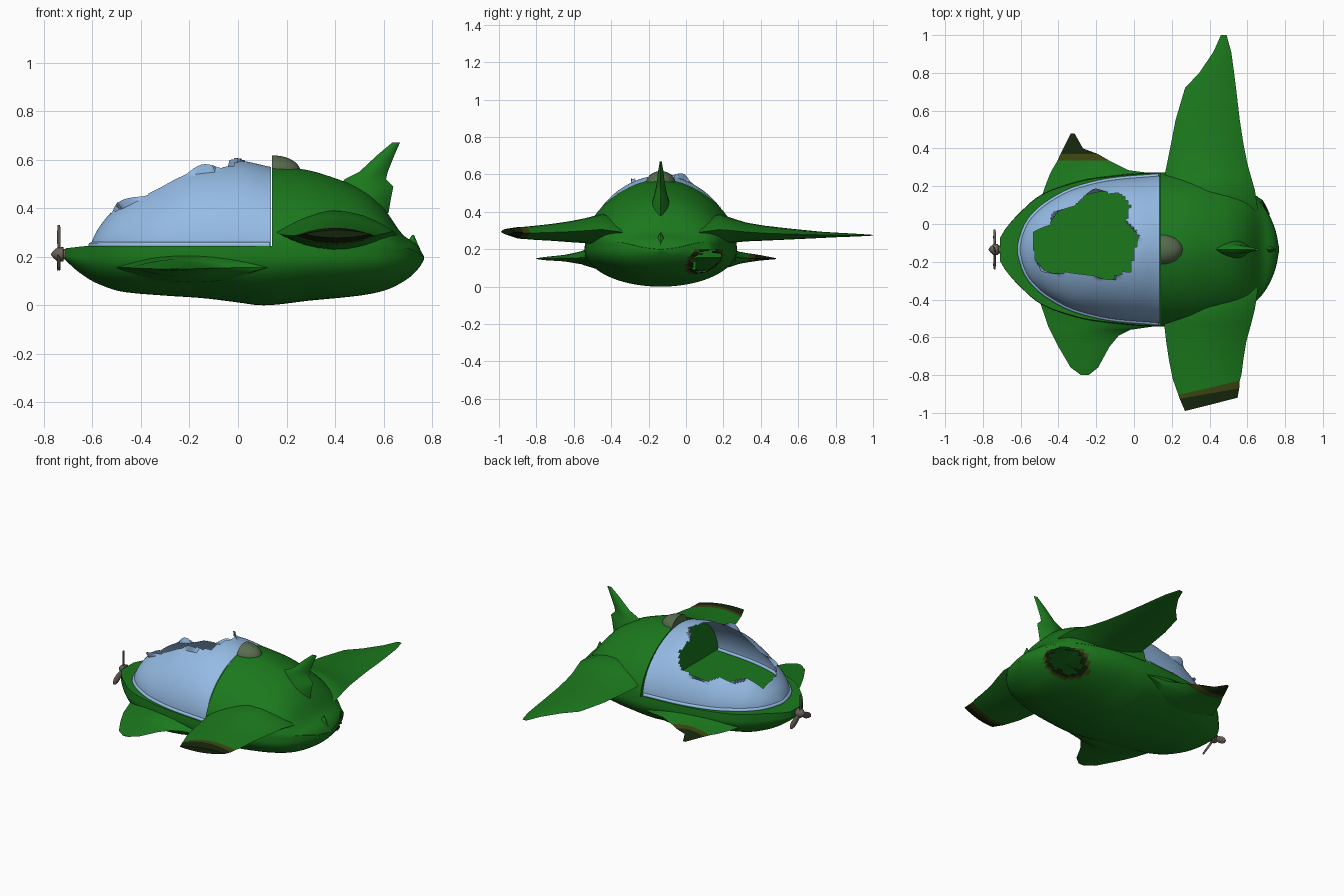
import bpy, bmesh, math, random
from mathutils import Vector

if "Cube" in bpy.data.objects:
    bpy.data.objects.remove(bpy.data.objects["Cube"])

random.seed(4)
CY = -0.135  # hull centre line


def material(name, rgb):
    m = bpy.data.materials.new(name)
    m.diffuse_color = (*rgb, 1)
    m.use_nodes = True
    m.node_tree.nodes["Principled BSDF"].inputs["Base Color"].default_value = m.diffuse_color
    return m


GREEN = material("hull green", (0.011, 0.19, 0.012))
BLUE = material("canopy blue", (0.30, 0.50, 0.78))
OLIVE = material("scorched olive", (0.045, 0.06, 0.005))
CHAR = material("charred green", (0.008, 0.02, 0.004))
GREY = material("olive grey", (0.10, 0.15, 0.075))
METAL = material("propeller metal", (0.14, 0.115, 0.095))


def curve(table, x):
    """Smooth interpolation through (x, value) knots."""
    k = len(table) - 2
    i = next((j for j in range(k) if x <= table[j + 1][0]), k)
    (x0, a), (x1, b) = table[i], table[i + 1]
    s = (b - a) / (x1 - x0)

    def slope(j):
        if j == 0 or j == len(table) - 1:
            return s
        l = (table[j][1] - table[j - 1][1]) / (table[j][0] - table[j - 1][0])
        r = (table[j + 1][1] - table[j][1]) / (table[j + 1][0] - table[j][0])
        return 0 if l * r <= 0 else 2 * l * r / (l + r)
    h = x1 - x0
    t = min(max((x - x0) / h, 0), 1)
    return (a * (1 + 2 * t) * (1 - t) ** 2 + slope(i) * h * t * (1 - t) ** 2
            + b * t * t * (3 - 2 * t) + slope(i + 1) * h * t * t * (t - 1))


def finish(name, bm, mats, angle=40):
    me = bpy.data.meshes.new(name)
    bm.to_mesh(me)
    bm.free()
    for m in mats:
        me.materials.append(m)
    ob = bpy.data.objects.new(name, me)
    bpy.context.collection.objects.link(ob)
    bpy.ops.object.select_all(action='DESELECT')
    ob.select_set(True)
    bpy.context.view_layer.objects.active = ob
    bpy.ops.object.shade_smooth_by_angle(angle=math.radians(angle))


def loft(rings, closed=True, cap=True):
    bm = bmesh.new()
    vs = [[bm.verts.new(p) for p in r] for r in rings]
    n = len(rings[0])
    for a, b in zip(vs, vs[1:]):
        for i in range(n if closed else n - 1):
            j = (i + 1) % n
            bm.faces.new((a[i], a[j], b[j], b[i]))
    if cap:
        bm.faces.new(vs[0])
        bm.faces.new(vs[-1])
    bmesh.ops.recalc_face_normals(bm, faces=bm.faces)
    return bm


def tear(bm, inside, edge_ok, bend):
    """Remove faces by a rule and bend the torn edge."""
    bmesh.ops.delete(bm, geom=[f for f in bm.faces if inside(f.calc_center_median())], context='FACES')
    for v in bm.verts:
        if v.is_boundary and edge_ok(v.co):
            v.co += bend(v.co)


def lens(lead, trail, up, h, n=24):
    """Sharp-edged aerofoil ring."""
    lead, trail, up = Vector(lead), Vector(trail), Vector(up)
    mid, half = (lead + trail) / 2, (trail - lead) / 2
    return [mid + half * math.cos(a) + up * h * math.sin(a) * abs(math.sin(a))
            for a in (2 * math.pi * i / n for i in range(n))]


def wing(name, table, burnt=0):
    """Rows: y, leading x, trailing x, top z, bottom z, skew of trailing y."""
    bm = loft([lens((xl, y, (t + b) / 2), (xt, y + s, (t + b) / 2), (0, 0, 1), (t - b) / 2)
               for y, xl, xt, t, b, s in table])
    bm.faces.ensure_lookup_table()
    n = len(table) - 1
    if burnt:  # torn tip: an olive band, then charred to the end
        for f in bm.faces[(n - burnt) * 24:n * 24]:
            f.material_index = 1
        for f in bm.faces[(n - burnt + 1) * 24:n * 24]:
            f.material_index = 2
        bm.faces[-1].material_index = 2
    finish(name, bm, [GREEN, OLIVE, CHAR])


# Lower hull with flat deck and a torn hole at the rear
W = [(-.71, .06), (-.68, .11), (-.6, .2), (-.5, .285), (-.4, .33), (-.2, .38), (.14, .408), (.3, .4),
     (.45, .37), (.58, .32), (.65, .27), (.7, .21), (.75, .1), (.767, .015)]
BOT = [(-.71, .185), (-.66, .14), (-.58, .09), (-.47, .055), (-.3, .04), (-.15, .03), (0, .012), (.1, 0),
       (.3, .02), (.5, .04), (.6, .06), (.7, .11), (.75, .16), (.767, .19)]
DECK = [(-.71, .235), (-.6, .245), (.6, .245), (.7, .235), (.767, .2)]
TOP = [(.14, .575), (.27, .56), (.41, .52), (.52, .47), (.6, .40), (.68, .29), (.74, .245), (.767, .2)]


def hull_ring(x):
    w, b, d = curve(W, x), curve(BOT, x), curve(DECK, x)
    pts = [(x, CY - w * math.cos(a), .2 - (.2 - b) * math.sin(a))
           for a in (math.pi * i / 40 for i in range(41))]
    return pts + [(x, CY + w * .99, d), (x, CY - w * .99, d)]


def hole(p):
    if p.x < .4 or p.z > .215:
        return 9
    return math.hypot((p.y - .105) / .085, (p.z - .135) / .075, (p.x - .62) / .12)


bm = loft([hull_ring(.0285 - .7385 * math.cos(math.pi * i / 60)) for i in range(61)])
for f in bm.faces:
    d = hole(f.calc_center_median())
    f.material_index = 2 if d < 1.2 else 1 if d < 1.38 else 0
tear(bm, lambda p: hole(p) < .8 + .25 * random.random(), lambda c: c.x > .4,
     lambda c: (c - Vector((.3, CY, .2))).normalized() * .02 * random.random())
finish("lower_hull", bm, [GREEN, OLIVE, CHAR])


# Domed rear body, its front cap is the cockpit bulkhead
def dome_ring(x, w, h, z, n=40, p=1.75):
    return [(x, CY + math.copysign(w * abs(math.cos(a)) ** (2 / p), math.cos(a)),
             z + h * abs(math.sin(a)) ** (2 / p)) for a in (math.pi * i / n for i in range(n + 1))]


rings = []
for i in range(33):
    x = .14 + .627 * math.sin(math.pi / 2 * i / 32)
    z = min(.235, curve(DECK, x) - .01)
    rings.append(dome_ring(x, curve(W, x), max(curve(TOP, x) - z, .005), z))
finish("rear_body", loft(rings), [GREEN])

# Broken glass canopy
CW = [(-.608, 0.005), (-.59, .08), (-.55, .16), (-.45, .25), (-.3, .325), (-.1, .37), (.135, .39)]
CH = [(-.608, .003), (-.59, .045), (-.57, .08), (-.5, .16), (-.44, .2), (-.35, .25), (-.18, .335),
      (0, .35), (.135, .325)]
BREAK = [(-.535, -.04), (-.44, 0), (-.37, .08), (-.31, .1), (-.26, .15), (-.08, .17), (-.02, .1), (-.05, 0),
         (.02, -.08), (0, -.15), (-.02, -.25), (-.13, -.28), (-.445, -.25), (-.525, -.185)]


def in_break(p):
    c = False
    for (xa, ya), (xb, yb) in zip(BREAK, BREAK[1:] + BREAK[:1]):
        if (ya > p.y) != (yb > p.y) and p.x < (xb - xa) * (p.y - ya) / (yb - ya) + xa:
            c = not c
    return c


def flare(c):
    a = math.atan2(c.y + .05, c.x + .25)
    return (c - Vector((-.2, CY, .25))).normalized() * (.035 * max(0, math.sin(5 * a + 1)) ** 2)


bm = loft([dome_ring(x, curve(CW, x), curve(CH, x), .245, 72, 1.85)
           for x in (-.608 + .743 * (i / 64) ** 1.5 for i in range(65))], closed=False, cap=False)
tear(bm, in_break, lambda c: c.z > .3 and c.x < .1, flare)
finish("canopy", bm, [BLUE])

# Canopy rim tube
cu = bpy.data.curves.new("canopy_rim", 'CURVE')
cu.dimensions = '3D'
cu.bevel_depth = .012
cu.bevel_resolution = 2
xs = [-.605 + .735 * (i / 20) ** 1.6 for i in range(21)]
path = [(x, CY - curve(CW, x), .248) for x in xs[::-1]] + [(x, CY + curve(CW, x), .248) for x in xs]
sp = cu.splines.new('POLY')
sp.points.add(len(path) - 1)
for p, q in zip(sp.points, path):
    p.co = (*q, 1)
cu.materials.append(BLUE)
bpy.context.collection.objects.link(bpy.data.objects.new("canopy_rim", cu))

# Main wings: one whole, one torn off at the tip
wing("whole_wing", [
    (-.05, .2, .6, .32, .22, 0), (.08, .16, .655, .37, .215, 0), (.18, .155, .64, .388, .222, 0),
    (.25, .16, .62, .365, .235, 0), (.32, .175, .60, .343, .242, 0), (.42, .195, .58, .326, .246, 0),
    (.55, .22, .56, .311, .252, 0), (.72, .27, .54, .294, .26, 0), (.8, .345, .53, .289, .264, 0),
    (.91, .42, .515, .283, .268, 0), (1, .46, .49, .277, .273, 0)])
wing("torn_wing", [
    (-.22, .2, .6, .32, .22, 0), (-.35, .16, .655, .37, .215, 0), (-.45, .155, .64, .39, .222, 0),
    (-.53, .16, .62, .368, .232, 0), (-.62, .17, .595, .35, .238, 0), (-.72, .185, .58, .336, .245, .01),
    (-.82, .205, .57, .326, .25, .03), (-.905, .235, .56, .32, .255, .075), (-.925, .242, .557, .319, .257, .055),
    (-.99, .27, .548, .31, .278, .07)], burnt=2)

# Small front fins
wing("torn_front_fin", [
    (.05, -.52, .1, .23, .08, 0), (.2, -.47, .13, .215, .095, 0), (.265, -.445, .12, .195, .115, 0),
    (.285, -.435, -.03, .187, .122, 0), (.335, -.405, -.13, .178, .131, 0), (.37, -.39, -.19, .173, .136, 0),
    (.4, -.375, -.27, .168, .14, 0), (.48, -.335, -.315, .153, .147, 0)], burnt=3)
wing("whole_front_fin", [
    (-.35, -.52, .1, .23, .08, 0), (-.48, -.475, .13, .215, .095, 0), (-.54, -.455, .12, .197, .113, 0),
    (-.56, -.445, -.02, .19, .12, 0), (-.59, -.43, -.08, .182, .125, 0), (-.65, -.4, -.13, .17, .135, 0),
    (-.76, -.335, -.19, .158, .142, 0), (-.8, -.28, -.24, .152, .148, 0)])

# Tail fin with a notch in its trailing edge, and a small spike below
for name, rows in (("tail_fin", [
        (.38, .40, .62, .06), (.44, .41, .63, .05), (.49, .42, .64, .035), (.52, .44, .61, .028),
        (.55, .5, .617, .022), (.62, .575, .645, .014), (.67, .635, .667, .005)]),
        ("tail_spike", [(.2, .66, .765, .03), (.25, .69, .742, .02), (.29, .717, .725, .004)])):
    finish(name, loft([lens((a, CY, z), (b, CY, z), (0, 1, 0), h) for z, a, b, h in rows]), [GREEN])

# Scoop behind the canopy: a quarter ball
scoop = [[(.14 + .118 * math.sin(e), CY + .08 * math.cos(a) * math.cos(e), .55 + .068 * math.sin(a) * math.cos(e))
          for a in (math.pi * j / 16 for j in range(17))] for e in (1.55 * i / 10 for i in range(11))]
finish("scoop", loft(scoop), [GREY])

# Propeller: spinner and three twisted blades
spin = [[(x, CY + r * math.cos(a), .21 + r * math.sin(a)) for a in (math.pi * j / 8 for j in range(16))]
        for x, r in ((-.69, .02), (-.718, .022), (-.72, .03), (-.745, .028), (-.76, .016), (-.77, .002))]
finish("spinner", loft(spin), [METAL])
HUB = Vector((-.738, CY, .21))
for k in range(3):
    a = math.pi / 2 + k * 2 * math.pi / 3
    out = Vector((0, math.cos(a), math.sin(a)))
    side = Vector((.35, -math.sin(a), math.cos(a)))
    up = side.cross(out).normalized()
    rings = [lens(HUB + out * r - side * w, HUB + out * r + side * w, up, .005, 12)
             for r, w in ((.01, .01), (.05, .019), (.09, .02), (.113, .013), (.12, .004))]
    finish("propeller_blade_%d" % (k + 1), loft(rings), [METAL])
